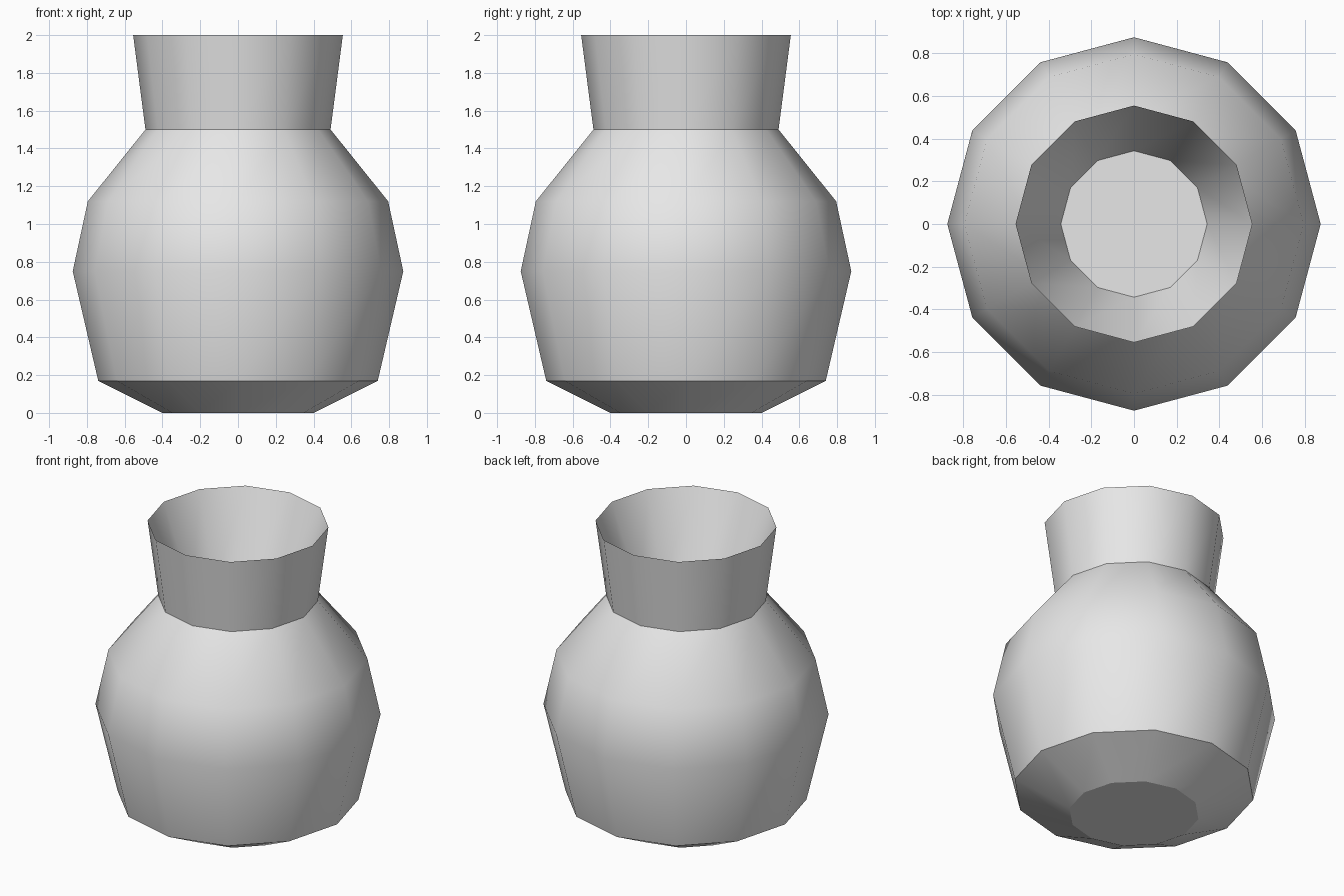
import bpy, bmesh
from math import cos, sin, tau

SIDES = 12

cube = bpy.data.objects.get("Cube")
if cube:
    bpy.data.objects.remove(cube, do_unlink=True)

# One plain clay colour
clay = bpy.data.materials.new("pale_grey_clay")
clay.use_nodes = True
colour = (0.8, 0.8, 0.8, 1)
clay.diffuse_color = colour
clay.node_tree.nodes["Principled BSDF"].inputs["Base Color"].default_value = colour

# Profile from base to rim and down into the mouth: radius, height, crisp edge
profile = [
    (0.40, 0.00, True),    # foot
    (0.74, 0.17, True),    # lower edge of belly
    (0.875, 0.75, False),  # widest point
    (0.795, 1.12, False),  # shoulder
    (0.49, 1.50, True),    # base of neck
    (0.555, 2.00, True),   # rim
    (0.343, 1.45, True),   # floor of the mouth
]


def lathe(name, rows, material):
    """Spin a profile into a closed faceted body, capped at both ends."""
    bm = bmesh.new()
    rings = [[bm.verts.new((r * cos(tau * i / SIDES), r * sin(tau * i / SIDES), z))
              for i in range(SIDES)] for r, z, _ in rows]
    for low, high in zip(rings, rings[1:]):
        for i in range(SIDES):
            j = (i + 1) % SIDES
            bm.faces.new((low[i], low[j], high[j], high[i]))
    bm.faces.new(rings[0][::-1])
    bm.faces.new(rings[-1])
    for face in bm.faces:
        face.smooth = True
    for ring, (_, _, crisp) in zip(rings, rows):
        for i in range(SIDES):
            bm.edges.get((ring[i], ring[i - 1])).smooth = not crisp
    mesh = bpy.data.meshes.new(name)
    bm.to_mesh(mesh)
    bm.free()
    mesh.materials.append(material)
    obj = bpy.data.objects.new(name, mesh)
    bpy.context.collection.objects.link(obj)
    return obj


lathe("vase", profile, clay)
